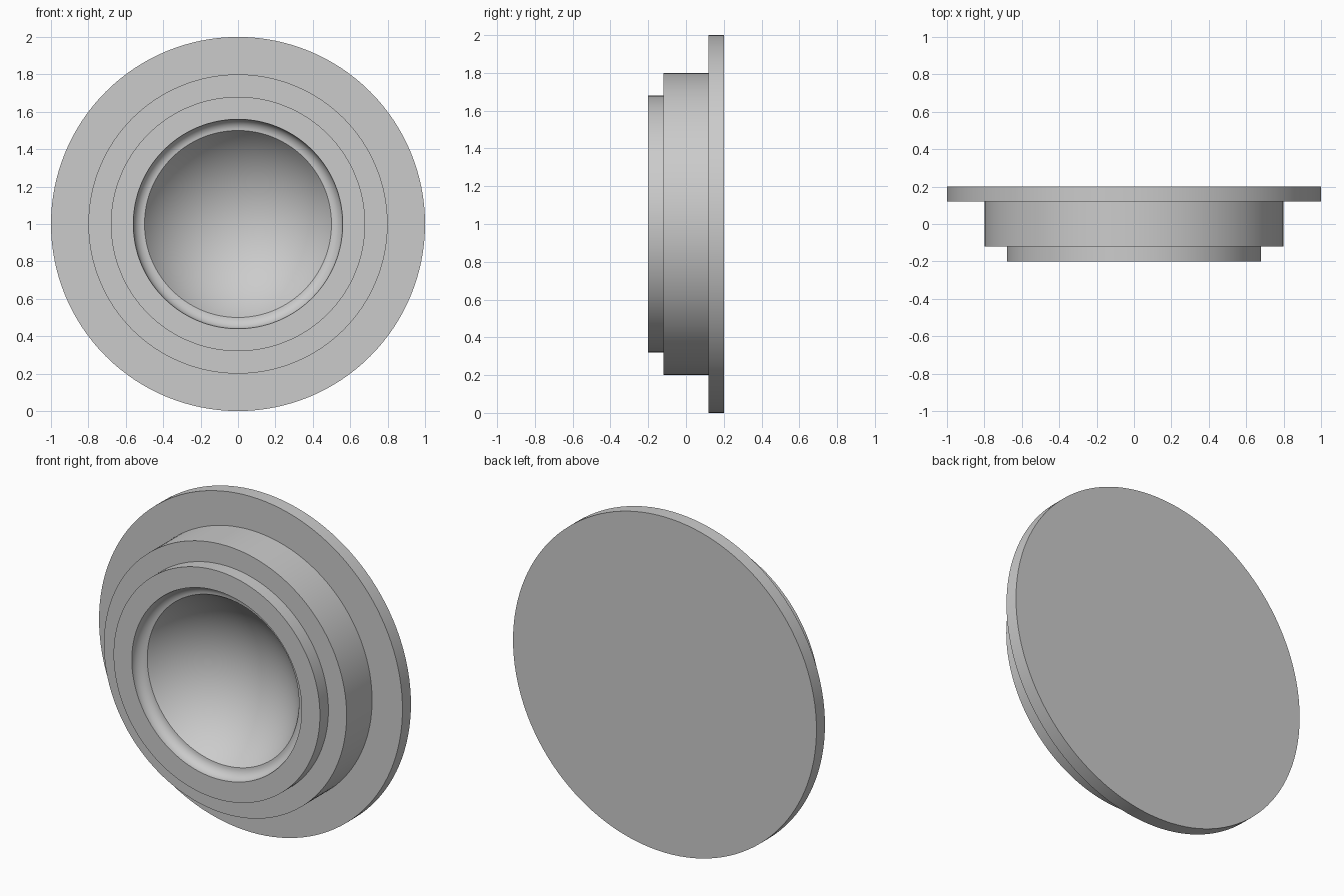
import bpy
import bmesh
import math
from mathutils import Matrix

if "Cube" in bpy.data.objects:
    bpy.data.objects.remove(bpy.data.objects["Cube"], do_unlink=True)

SEGMENTS = 128
CENTRE_Z = 1.0


def make_material(name, colour):
    mat = bpy.data.materials.new(name)
    mat.use_nodes = True
    mat.diffuse_color = colour
    mat.node_tree.nodes["Principled BSDF"].inputs["Base Color"].default_value = colour
    return mat


def arc(centre, radius, start, end, steps):
    """Points (radius, depth) on an arc, angles in radians."""
    return [(centre[0] + radius * math.cos(start + (end - start) * i / steps),
             centre[1] + radius * math.sin(start + (end - start) * i / steps))
            for i in range(steps + 1)]


def lathe(name, profile, mat):
    """Turn a (radius, depth) profile around the front-to-back axis."""
    bm = bmesh.new()
    verts = [bm.verts.new((r, y, 0)) for r, y in profile]
    edges = [bm.edges.new(pair) for pair in zip(verts, verts[1:])]
    bmesh.ops.spin(bm, geom=verts + edges, cent=(0, 0, 0), axis=(0, 1, 0),
                   angle=math.tau, steps=SEGMENTS, use_merge=True)
    bmesh.ops.remove_doubles(bm, verts=bm.verts, dist=0.0001)
    bmesh.ops.recalc_face_normals(bm, faces=bm.faces)
    bmesh.ops.transform(bm, matrix=Matrix.Translation((0, 0, CENTRE_Z)), verts=bm.verts)
    mesh = bpy.data.meshes.new(name)
    bm.to_mesh(mesh)
    bm.free()
    mesh.materials.append(mat)
    obj = bpy.data.objects.new(name, mesh)
    bpy.context.collection.objects.link(obj)
    bpy.ops.object.select_all(action="DESELECT")
    obj.select_set(True)
    bpy.context.view_layer.objects.active = obj
    bpy.ops.object.shade_smooth_by_angle(angle=math.radians(30))
    return obj


grey = make_material("plain grey", (0.6, 0.6, 0.6, 1))

# Flat back, wide flange, barrel and front rim
steps = [(0, 0.2), (1, 0.2), (1, 0.12), (0.8, 0.12),
         (0.8, -0.12), (0.68, -0.12), (0.68, -0.2)]

# Rounded cove just inside the rim
cove = arc((0.5, -0.2), 0.06, 0, math.pi / 2, 8)

# Shallow spherical dish
dish_radius, opening = 0.6, 0.5
rim_angle = math.acos(opening / dish_radius)
dish_centre = (0, -0.14 - dish_radius * math.sin(rim_angle))
dish = arc(dish_centre, dish_radius, rim_angle, math.pi / 2, 24)

lathe("stepped_round_dish", steps + cove + dish[1:], grey)
